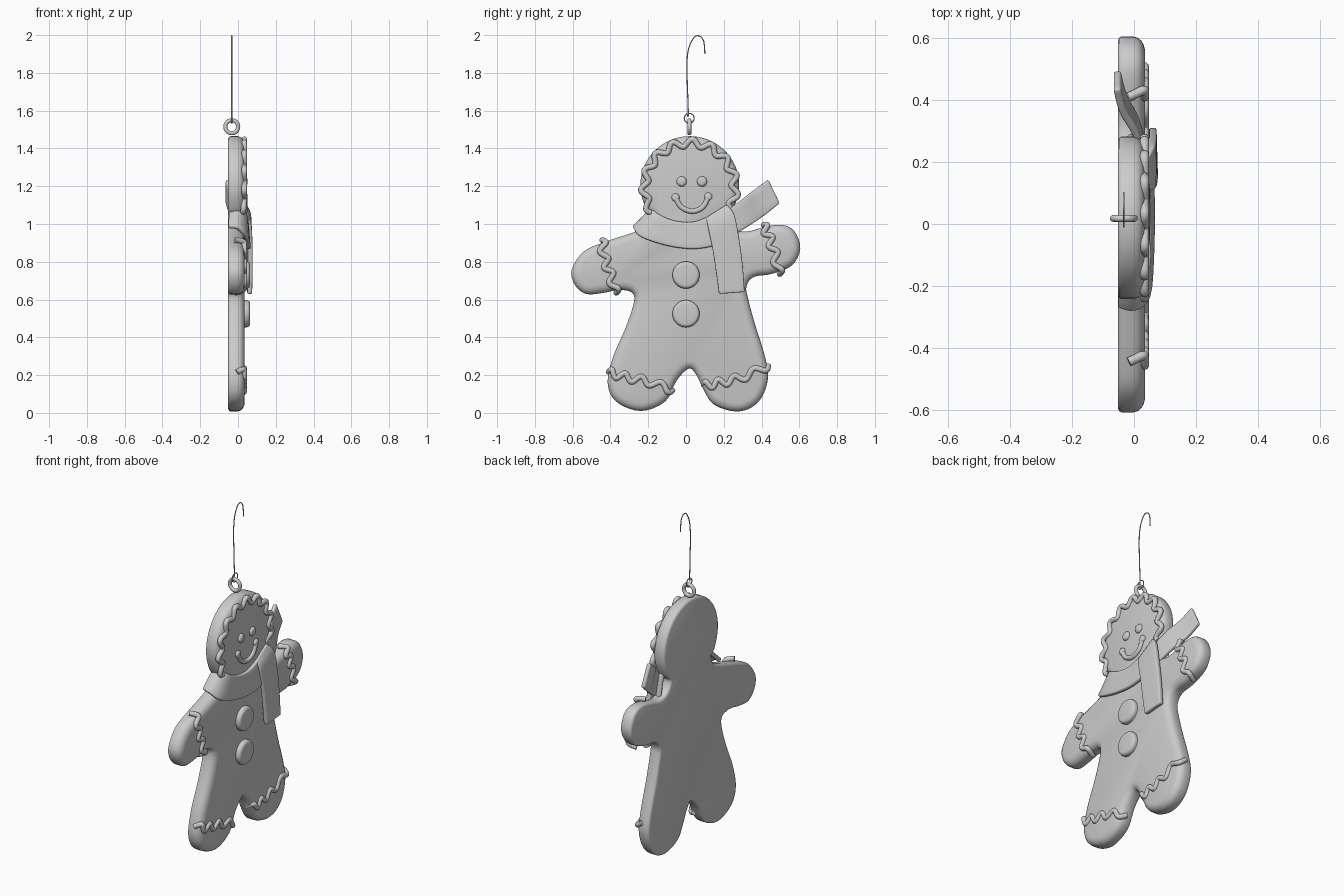
import bpy, bmesh, math
from mathutils import Vector

if "Cube" in bpy.data.objects:
    bpy.data.objects.remove(bpy.data.objects["Cube"])

grey = bpy.data.materials.new("plain grey")
grey.use_nodes = True
grey.diffuse_color = (0.6, 0.6, 0.6, 1)
grey.node_tree.nodes["Principled BSDF"].inputs["Base Color"].default_value = (0.6, 0.6, 0.6, 1)


def finish(obj, angle=50):
    obj.data.materials.clear()
    obj.data.materials.append(grey)
    bpy.ops.object.select_all(action='DESELECT')
    obj.select_set(True)
    bpy.context.view_layer.objects.active = obj
    bpy.ops.object.shade_smooth_by_angle(angle=math.radians(angle))
    return obj


def mesh_object(name, bm):
    bmesh.ops.recalc_face_normals(bm, faces=bm.faces[:])
    mesh = bpy.data.meshes.new(name)
    bm.to_mesh(mesh)
    bm.free()
    obj = bpy.data.objects.new(name, mesh)
    bpy.context.collection.objects.link(obj)
    return obj


def spline(points, closed=False, steps=6):
    """Smooth Catmull-Rom path through the points."""
    pts = [Vector(p) for p in points]
    n = len(pts)
    get = (lambda i: pts[i % n]) if closed else (lambda i: pts[max(0, min(n - 1, i))])
    out = []
    for i in range(n if closed else n - 1):
        a, b, c, d = (get(i + k) for k in (-1, 0, 1, 2))
        for s in range(steps):
            t = s / steps
            out.append(b + (c - a) * t / 2 + (a - b * 2.5 + c * 2 - d / 2) * t * t
                       + ((b - c) * 1.5 + (d - a) / 2) * t ** 3)
    return out if closed else out + [pts[-1]]


def slab(name, outline, rings):
    """Closed outline in y, z skinned through rings of (x, inset)."""
    bm = bmesh.new()
    n = len(outline)
    layers = []
    for x, inset in rings:
        layer = []
        for i, p in enumerate(outline):
            t = (outline[(i + 1) % n] - outline[i - 1]).normalized()
            layer.append(bm.verts.new((x, p.x - t.y * inset, p.y + t.x * inset)))
        layers.append(layer)
    for low, high in zip(layers, layers[1:]):
        for i in range(n):
            j = (i + 1) % n
            bm.faces.new((low[i], low[j], high[j], high[i]))
    bm.faces.new(layers[0])
    bm.faces.new(layers[-1])
    return finish(mesh_object(name, bm))


def tube(name, points, radius, closed=False, sides=3):
    curve = bpy.data.curves.new(name, 'CURVE')
    curve.dimensions = '3D'
    curve.bevel_depth = radius
    curve.bevel_resolution = sides
    curve.use_fill_caps = True
    line = curve.splines.new('POLY')
    line.points.add(len(points) - 1)
    for q, p in zip(line.points, points):
        q.co = (*p, 1)
    line.use_cyclic_u = closed
    obj = bpy.data.objects.new(name, curve)
    bpy.context.collection.objects.link(obj)
    bpy.ops.object.select_all(action='DESELECT')
    obj.select_set(True)
    bpy.context.view_layer.objects.active = obj
    bpy.ops.object.convert(target='MESH')
    return finish(bpy.context.object)


def icing(name, guide, waves, wrap, amp=0.019):
    """Wavy piped line whose ends drop over the edge by wrap."""
    path = spline(guide, steps=60 // len(guide) + 8)
    last = len(path) - 1
    pts = []
    for i, p in enumerate(path):
        t = (path[min(i + 1, last)] - path[max(i - 1, 0)]).normalized()
        u = i / last
        off = amp * math.sin(u * waves * math.tau)
        edge = max(0, 1 - min(u, 1 - u) / 0.1)
        pts.append((0.034 - wrap * edge ** 2, p.x - t.y * off, p.y + t.x * off))
    return tube(name, pts, 0.015)


def cloth(name, rows, thickness=0.024):
    """Soft strip lofted across pairs of edge points."""
    bm = bmesh.new()
    edges = [spline(side, steps=4) for side in zip(*rows)]
    grid = [[bm.verts.new(a.lerp(b, k / 4)) for k in range(5)] for a, b in zip(*edges)]
    for r, s in zip(grid, grid[1:]):
        for k in range(4):
            bm.faces.new((r[k], r[k + 1], s[k + 1], s[k]))
    obj = mesh_object(name, bm)
    solid = obj.modifiers.new("thickness", 'SOLIDIFY')
    solid.thickness = thickness
    solid.offset = 0
    soft = obj.modifiers.new("soft edge", 'BEVEL')
    soft.width = thickness * 0.35
    soft.segments = 3
    soft.limit_method = 'ANGLE'
    return finish(obj)


# Biscuit body, counter-clockwise from the crotch
left_leg = [(-.05, .17), (-.11, .06), (-.24, .01), (-.37, .06), (-.415, .16),
            (-.385, .3), (-.32, .45), (-.275, .59), (-.29, .64)]
right_arm = [(-.36, .65), (-.44, .635), (-.53, .63), (-.59, .68), (-.605, .76),
             (-.54, .855), (-.43, .905), (-.28, .955), (-.2, .99), (-.175, 1.04)]
head = [(.02 + .262 * math.cos(math.radians(a)), 1.205 + .26 * math.sin(math.radians(a)))
        for a in range(210, -31, -20)]
left_arm = [(.215, 1.04), (.25, .98), (.32, .96), (.42, .985), (.51, .995), (.575, .96),
            (.605, .87), (.56, .78), (.45, .735), (.36, .72), (.32, .67)]
right_leg = [(.33, .6), (.365, .47), (.415, .31), (.435, .19), (.4, .08), (.33, .02),
             (.24, .01), (.14, .05), (.09, .13), (.055, .2), (.015, .235)]
outline = spline(left_leg + right_arm + head + left_arm + right_leg, closed=True, steps=4)
slab("biscuit_body", outline[::-1],
     [(-.052, .014), (-.048, .004), (-.04, 0), (-.002, 0), (.012, .004), (.023, .013),
      (.031, .026), (.035, .042)])

# Piped icing trim
hairline = [(.02 + .24 * math.cos(math.radians(a)), 1.19 + .24 * math.sin(math.radians(a)))
            for a in range(212, -27, -14)]
icing("head_icing", hairline, 10, 0.01)
icing("right_cuff_icing", [(-.445, .915), (-.43, .82), (-.4, .73), (-.37, .635)], 3.5, .05)
icing("left_cuff_icing", [(.41, .995), (.44, .93), (.47, .84), (.495, .735)], 3.5, .05)
icing("right_leg_icing", [(-.41, .215), (-.32, .19), (-.2, .165), (-.07, .12)], 4, .04)
icing("left_leg_icing", [(.095, .145), (.18, .16), (.3, .19), (.435, .25)], 4, .04)


def dome(name, y, z, radius, top):
    base = 0.02
    circle = [Vector((y + radius * math.cos(a * math.tau / 40),
                      z + radius * math.sin(a * math.tau / 40))) for a in range(40)]
    edge = min(radius * 0.6, 0.018)
    rings = [(base, 0)] + [(top - edge * (1 - math.sin(t)), edge * (1 - math.cos(t)))
                           for t in (k * math.pi / 10 for k in range(6))]
    return slab(name, circle, rings)


# Buttons, eyes and smile
for name, z in (("upper_button", .73), ("lower_button", .525)):
    dome(name, 0, z, .072, .064)
for name, y in (("right_eye", -.023), ("left_eye", .085)):
    dome(name, y, 1.225, .027, .05)
smile = spline([(.037, -.055, 1.14), (.037, -.025, 1.09), (.037, .033, 1.067),
                (.037, .09, 1.09), (.037, .118, 1.145)])
tube("smile", smile, .014)
for name, end in (("right_smile_end", smile[0]), ("left_smile_end", smile[-1])):
    dome(name, end.y, end.z, .021, .05)

# Scarf wrapped round the front of the neck, with two tails
cloth("scarf_wrap", [((-.045, -.165, 1.07), (-.05, -.265, .98)),
                     ((0, -.175, 1.08), (0, -.275, .975)),
                     ((.035, -.15, 1.055), (.042, -.235, .93)),
                     ((.042, -.07, 1.02), (.054, -.1, .885)),
                     ((.042, .03, 1.01), (.056, .03, .868)),
                     ((.042, .12, 1.04), (.054, .13, .88)),
                     ((.035, .21, 1.08), (.042, .23, .91)),
                     ((-.02, .25, 1.09), (-.02, .29, .94))])
cloth("scarf_front_tail", [((.035, .11, 1.03), (.035, .215, 1.1)),
                           ((.058, .115, .99), (.056, .255, 1.05)),
                           ((.064, .14, .87), (.06, .28, .93)),
                           ((.064, .16, .74), (.06, .3, .78)),
                           ((.062, .175, .63), (.06, .31, .64))], .026)
cloth("scarf_back_tail", [((.03, .2, 1.06), (.03, .25, .94)),
                          ((.005, .29, 1.125), (.005, .34, .995)),
                          ((-.035, .36, 1.18), (-.035, .42, 1.05)),
                          ((-.055, .435, 1.235), (-.055, .495, 1.11))])

# Hanging ring and wire hook
bpy.ops.mesh.primitive_torus_add(location=(-.033, .018, 1.515), rotation=(math.pi / 2, 0, 0),
                                 major_radius=.034, minor_radius=.011,
                                 major_segments=40, minor_segments=12)
bpy.context.object.name = "hanging_ring"
finish(bpy.context.object)
loop = [(-.033, .017 + .026 * math.sin(a * math.tau / 12), 1.56 + .026 * math.cos(a * math.tau / 12))
        for a in range(12)]
hook = [(-.033, y, z) for y, z in ((.012, 1.585), (.005, 1.82), (.012, 1.92), (.037, 1.98),
                                   (.065, 1.997), (.093, 1.97), (.1, 1.9))]
tube("wire_hook", spline(loop + hook), .003, sides=2)
